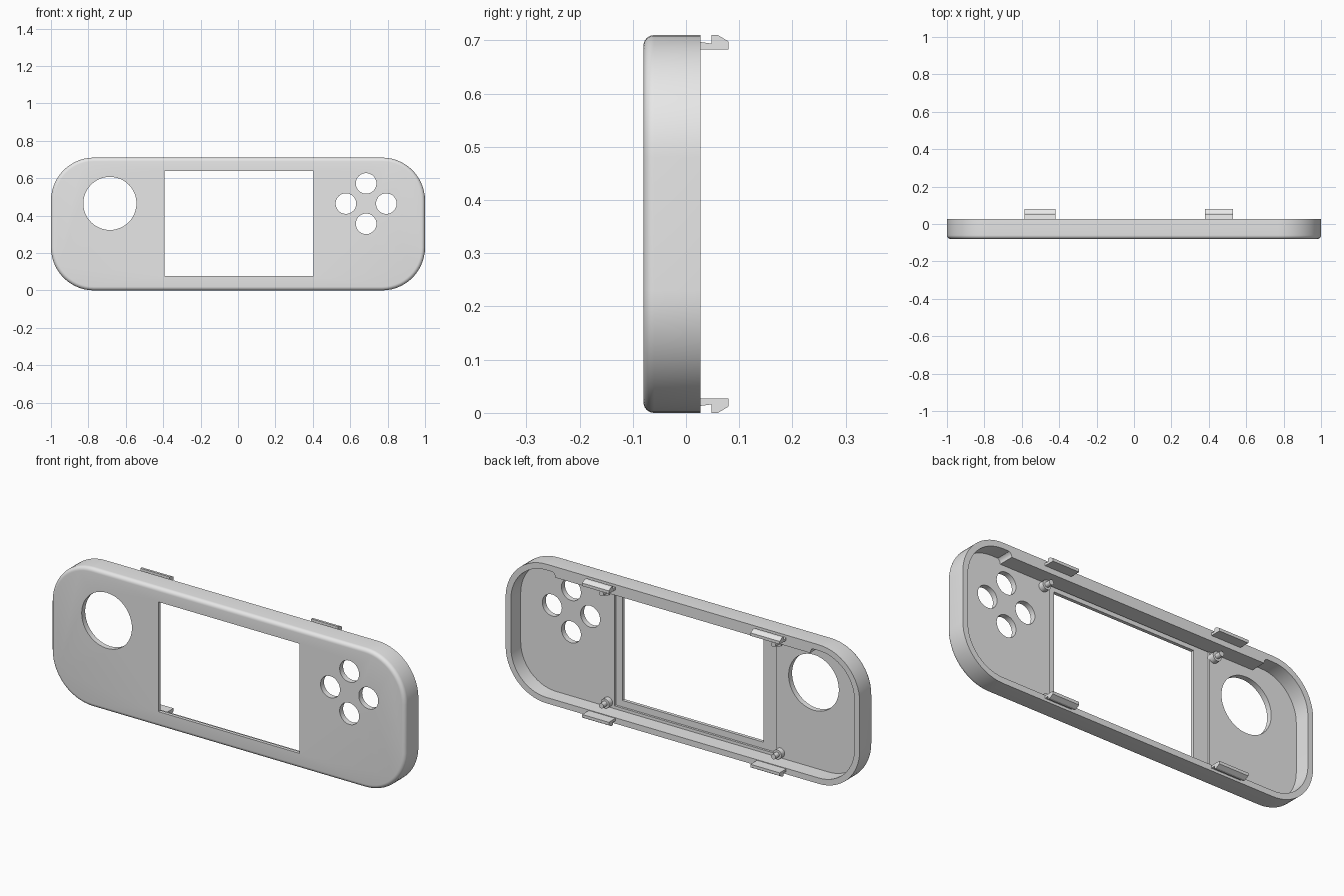
import bpy, bmesh, math
from mathutils import Vector

cube = bpy.data.objects.get("Cube")
if cube:
    bpy.data.objects.remove(cube)

HEIGHT, FRONT, BACK, FLOOR = 0.71, -0.08, 0.027, -0.052

grey = bpy.data.materials.new("light_grey_plastic")
grey.use_nodes = True
grey.diffuse_color = (0.8, 0.8, 0.8, 1)
grey.node_tree.nodes["Principled BSDF"].inputs["Base Color"].default_value = (0.8, 0.8, 0.8, 1)


def loft(name, rings):
    """Skin a list of matching point loops and cap both ends."""
    bm = bmesh.new()
    loops = [[bm.verts.new(p) for p in ring] for ring in rings]
    for a, b in zip(loops, loops[1:]):
        for i in range(len(a)):
            j = (i + 1) % len(a)
            bm.faces.new((a[i], a[j], b[j], b[i]))
    bm.faces.new(loops[0])
    bm.faces.new(loops[-1])
    bmesh.ops.recalc_face_normals(bm, faces=bm.faces)
    mesh = bpy.data.meshes.new(name)
    bm.to_mesh(mesh)
    bm.free()
    mesh.materials.append(grey)
    ob = bpy.data.objects.new(name, mesh)
    bpy.context.collection.objects.link(ob)
    return ob


def smooth(ob):
    bpy.ops.object.select_all(action='DESELECT')
    ob.select_set(True)
    bpy.context.view_layer.objects.active = ob
    bpy.ops.object.shade_smooth_by_angle(angle=math.radians(32))


def outline(inset, y, radius=0.23, steps=14):
    """Rounded rectangle of the case, shrunk by inset, at depth y."""
    r = radius - inset
    pts = []
    for k, (sx, sz) in enumerate([(1, 1), (-1, 1), (-1, -1), (1, -1)]):
        cx = sx * (1 - radius)
        cz = HEIGHT / 2 + sz * (HEIGHT / 2 - radius)
        for s in range(steps + 1):
            a = math.pi / 2 * (k + s / steps)
            pts.append(Vector((cx + r * math.cos(a), y, cz + r * math.sin(a))))
    return pts


def circle(x, z, r, y, n=48):
    return [Vector((x + r * math.cos(2 * math.pi * i / n), y,
                    z + r * math.sin(2 * math.pi * i / n))) for i in range(n)]


def rect(x0, x1, z0, z1, y):
    return [Vector(p) for p in ((x0, y, z0), (x1, y, z0), (x1, y, z1), (x0, y, z1))]


# Hollow shell with a rounded front edge
EDGE, WALL = 0.02, 0.03
rings = []
for i in range(7):
    a = math.pi / 2 * i / 6
    rings.append(outline(EDGE * (1 - math.sin(a)), FRONT + EDGE * (1 - math.cos(a))))
rings += [outline(0, BACK), outline(WALL, BACK), outline(WALL, FLOOR)]
shell = loft("front_shell", rings)

# Cutters: screen recess, screen window, stick hole, button holes
cutters = [
    loft("screen_recess_cutter", [rect(-0.475, 0.44, 0.045, 0.66, y) for y in (-0.063, -0.03)]),
    loft("screen_window_cutter", [rect(-0.393, 0.403, 0.078, 0.638, y) for y in (-0.12, -0.02)]),
]
holes = [(-0.685, 0.465, 0.142)]
for dx, dz in ((1, 0), (-1, 0), (0, 1), (0, -1)):
    holes.append((0.685 + 0.108 * dx, 0.464 + 0.108 * dz, 0.055))
for x, z, r in holes:
    cutters.append(loft("round_hole_cutter", [circle(x, z, r, y) for y in (-0.12, -0.02)]))

for cutter in cutters:
    mod = shell.modifiers.new("cut", 'BOOLEAN')
    mod.operation = 'DIFFERENCE'
    mod.solver = 'EXACT'
    mod.object = cutter
    bpy.context.view_layer.objects.active = shell
    bpy.ops.object.modifier_apply(modifier=mod.name)
    bpy.data.objects.remove(cutter)
smooth(shell)

# Thickened top wall with curved ends
top, low, half = HEIGHT - WALL + 0.005, 0.655, 0.72
arc = [(half + 0.03 * (1 - math.cos(t)), low + 0.03 * math.sin(t))
       for t in [math.pi / 2 * i / 6 for i in range(7)]]
profile = arc + [(-x, z) for x, z in reversed(arc)]
smooth(loft("top_wall_rib", [[Vector((x, y, z)) for x, z in profile]
                             for y in (FLOOR - 0.005, BACK)]))

# Snap clips along the top and bottom edges
hook = [(0.0, 0.683), (0.08, 0.683), (0.08, 0.698), (0.06, HEIGHT),
        (0.048, HEIGHT), (0.048, 0.694), (0.027, 0.697), (0.0, 0.697)]
for side, x0, x1 in (("right", -0.585, -0.42), ("left", 0.38, 0.53)):
    for level in ("top", "bottom"):
        loft(f"{level}_{side}_clip",
             [[Vector((x, y, z if level == "top" else HEIGHT - z)) for y, z in hook]
              for x in (x0, x1)])

# Stepped screw pegs at the screen corners
for side, x in (("right", -0.497), ("left", 0.475)):
    for level, z in (("top", 0.63), ("bottom", 0.057)):
        steps = [(0.024, FLOOR - 0.015), (0.024, -0.025), (0.013, -0.025), (0.013, 0.005)]
        smooth(loft(f"{level}_{side}_peg", [circle(x, z, r, y, 24) for r, y in steps]))
